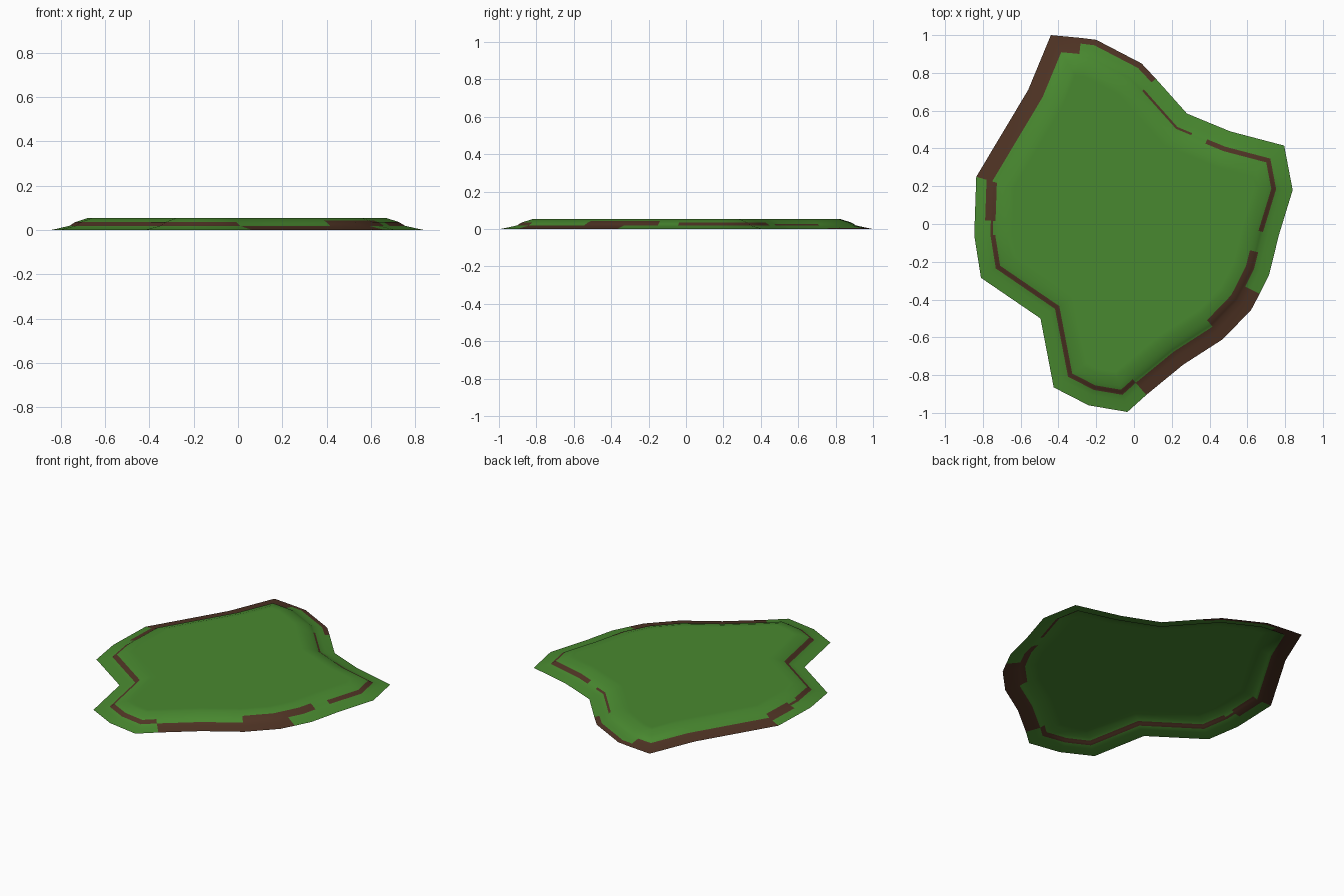
import bpy, bmesh
from mathutils import Vector

if "Cube" in bpy.data.objects:
    bpy.data.objects.remove(bpy.data.objects["Cube"])

def material(name, rgb):
    m = bpy.data.materials.new(name)
    m.diffuse_color = (*rgb, 1)
    m.use_nodes = True
    m.node_tree.nodes["Principled BSDF"].inputs["Base Color"].default_value = m.diffuse_color
    return m

# Clockwise shoreline: x, y, and which bank bands are bare earth on the next edge
OUTLINE = [
    (-0.44, 1.0, "ABC"), (-0.28, 0.985, "A"), (-0.20, 0.975, "A"), (0.04, 0.85, "A"),
    (0.115, 0.77, "D"), (0.28, 0.585, "D"), (0.34, 0.56, ""), (0.42, 0.527, "DE"),
    (0.51, 0.49, "DE"), (0.795, 0.415, "DE"), (0.84, 0.18, "DE"), (0.765, -0.065, ""),
    (0.74, -0.17, "DEF"), (0.715, -0.27, "DEF"), (0.665, -0.37, "ABCDEF"),
    (0.62, -0.455, "ABCDEF"), (0.47, -0.61, "ABC"), (0.26, -0.745, "ABC"),
    (0.065, -0.905, "DE"), (-0.035, -0.995, "DE"), (-0.24, -0.96, "DE"),
    (-0.425, -0.865, "DE"), (-0.495, -0.50, "DE"), (-0.81, -0.285, "DE"),
    (-0.845, -0.065, "D"), (-0.843, 0.02, "CDE"), (-0.835, 0.25, "ABC"),
    (-0.56, 0.71, "ABC"),
]
# Bank profile: inward offset and height; band A is the outermost
PROFILE = [(0, 0), (0.03, 0.006), (0.055, 0.012), (0.085, 0.019), (0.097, 0.027),
           (0.11, 0.035), (0.13, 0.042), (0.17, 0.055), (0.20, 0.055)]

pts = [Vector(p[:2]) for p in OUTLINE]
n = len(pts)

def inset(i, d):
    """Mitred inward offset of outline corner i."""
    a = (pts[i] - pts[i - 1]).normalized()
    b = (pts[(i + 1) % n] - pts[i]).normalized()
    na, nb = Vector((a.y, -a.x)), Vector((b.y, -b.x))
    return pts[i] + (na + nb) * (d / (1 + na.dot(nb)))

# Open-bottomed shell: sloping bank rings plus flat top
bm = bmesh.new()
rings = []
for d, z in PROFILE:
    rings.append([bm.verts.new((*inset(i, d), z)) for i in range(n)])
for k in range(len(PROFILE) - 1):
    lo, hi = rings[k], rings[k + 1]
    for i in range(n):
        j = (i + 1) % n
        f = bm.faces.new((lo[j], lo[i], hi[i], hi[j]))
        f.material_index = int("ABCDEFGH"[k] in OUTLINE[i][2])
        f.smooth = True
top = bm.faces.new(rings[-1][::-1])
top.smooth = True
bmesh.ops.triangulate(bm, faces=[top])

mesh = bpy.data.meshes.new("grass_patch")
bm.to_mesh(mesh)
bm.free()
mesh.materials.append(material("grass green", (0.066, 0.25, 0.029)))
mesh.materials.append(material("earth brown", (0.08, 0.034, 0.018)))
obj = bpy.data.objects.new("grass_patch", mesh)
bpy.context.collection.objects.link(obj)
